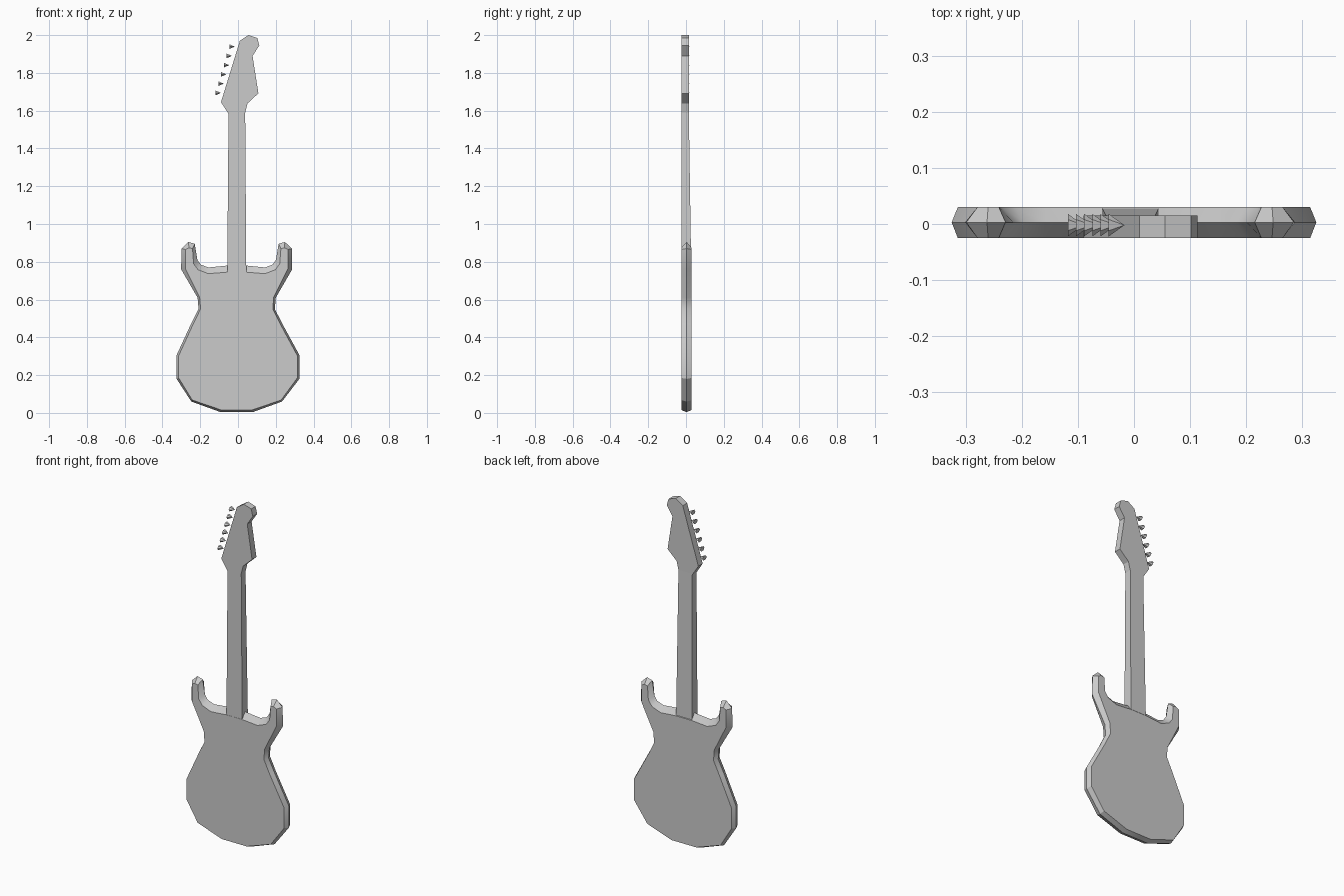
import bpy, bmesh, math
from mathutils import Matrix

cube = bpy.data.objects.get("Cube")
if cube:
    bpy.data.objects.remove(cube, do_unlink=True)

grey = bpy.data.materials.new("plain_grey")
grey.use_nodes = True
grey.diffuse_color = (0.6, 0.6, 0.6, 1)
grey.node_tree.nodes["Principled BSDF"].inputs["Base Color"].default_value = (0.6, 0.6, 0.6, 1)

FRONT, RIM, BACK = -0.025, 0.003, 0.03


def finish(name, bm, smooth=None):
    bmesh.ops.recalc_face_normals(bm, faces=bm.faces)
    mesh = bpy.data.meshes.new(name)
    bm.to_mesh(mesh)
    bm.free()
    mesh.materials.append(grey)
    obj = bpy.data.objects.new(name, mesh)
    bpy.context.collection.objects.link(obj)
    if smooth:
        bpy.ops.object.select_all(action='DESELECT')
        obj.select_set(True)
        bpy.context.view_layer.objects.active = obj
        bpy.ops.object.shade_smooth_by_angle(angle=math.radians(smooth))
    return obj


def loft(name, sections, smooth=None):
    """Bridge equal-length closed loops and cap both ends."""
    bm = bmesh.new()
    rings = [[bm.verts.new(p) for p in loop] for loop in sections]
    n = len(rings[0])
    for a, b in zip(rings, rings[1:]):
        for i in range(n):
            j = (i + 1) % n
            bm.faces.new((a[i], a[j], b[j], b[i]))
    bm.faces.new(rings[0])
    bm.faces.new(rings[-1])
    return finish(name, bm, smooth)


# Body: half outlines of the widest rim and of the flat faces
rim_half = [(0.085, 0.004), (0.24, 0.06), (0.325, 0.18), (0.325, 0.306),
            (0.24, 0.475), (0.202, 0.55), (0.207, 0.61), (0.294, 0.76),
            (0.292, 0.87), (0.255, 0.905), (0.222, 0.895), (0.208, 0.81),
            (0.19, 0.785), (0.15, 0.77), (0.05, 0.78)]
face_half = [(0.08, 0.015), (0.235, 0.068), (0.314, 0.185), (0.314, 0.303),
             (0.229, 0.473), (0.191, 0.55), (0.196, 0.612), (0.272, 0.765),
             (0.272, 0.865), (0.253, 0.874), (0.234, 0.87), (0.228, 0.79),
             (0.205, 0.758), (0.15, 0.737), (0.05, 0.745)]


def mirrored(half, y):
    # the body leans slightly to one side, apart from its widest points
    def shift(x):
        return -0.007 if x < 0.3 else 0
    right = [(x + shift(x), y, z) for x, z in half]
    left = [(-x + shift(x), y, z) for x, z in reversed(half)]
    return right + left


loft("body", [mirrored(face_half, FRONT), mirrored(rim_half, RIM),
              mirrored(face_half, BACK)], smooth=30)

# Neck: a tapering bar, thicker toward the body
def neck_section(x0, x1, back, z):
    front = FRONT + 0.0004
    return [(x0, front, z), (x1, front, z), (x1, back, z), (x0, back, z)]


loft("neck", [neck_section(-0.057, 0.044, 0.028, 0.735),
              neck_section(-0.05, 0.038, 0.015, 1.59)])

# Headstock: a flat plate with a hooked tip
head = [(-0.05, 1.583), (0.038, 1.59), (0.05, 1.638), (0.108, 1.692),
        (0.077, 1.89), (0.113, 1.945), (0.102, 1.985), (0.055, 2.0),
        (0.01, 1.97), (-0.09, 1.645)]
loft("headstock", [[(x, y, z) for x, z in head] for y in (FRONT, 0.015)], smooth=30)

# Tuning pegs: six small cones pointing at the headstock edge
for i in range(6):
    t = i / 5
    bm = bmesh.new()
    bmesh.ops.create_cone(bm, cap_ends=True, segments=6, radius1=1, radius2=0, depth=1)
    place = (Matrix.Translation((-0.104 + 0.073 * t, -0.002, 1.694 + 0.245 * t))
             @ Matrix.Diagonal((0.028, 0.02, 0.014, 1))
             @ Matrix.Rotation(math.pi / 2, 4, 'Y'))
    bmesh.ops.transform(bm, matrix=place, verts=bm.verts)
    finish(f"tuning_peg_{i + 1}", bm)
